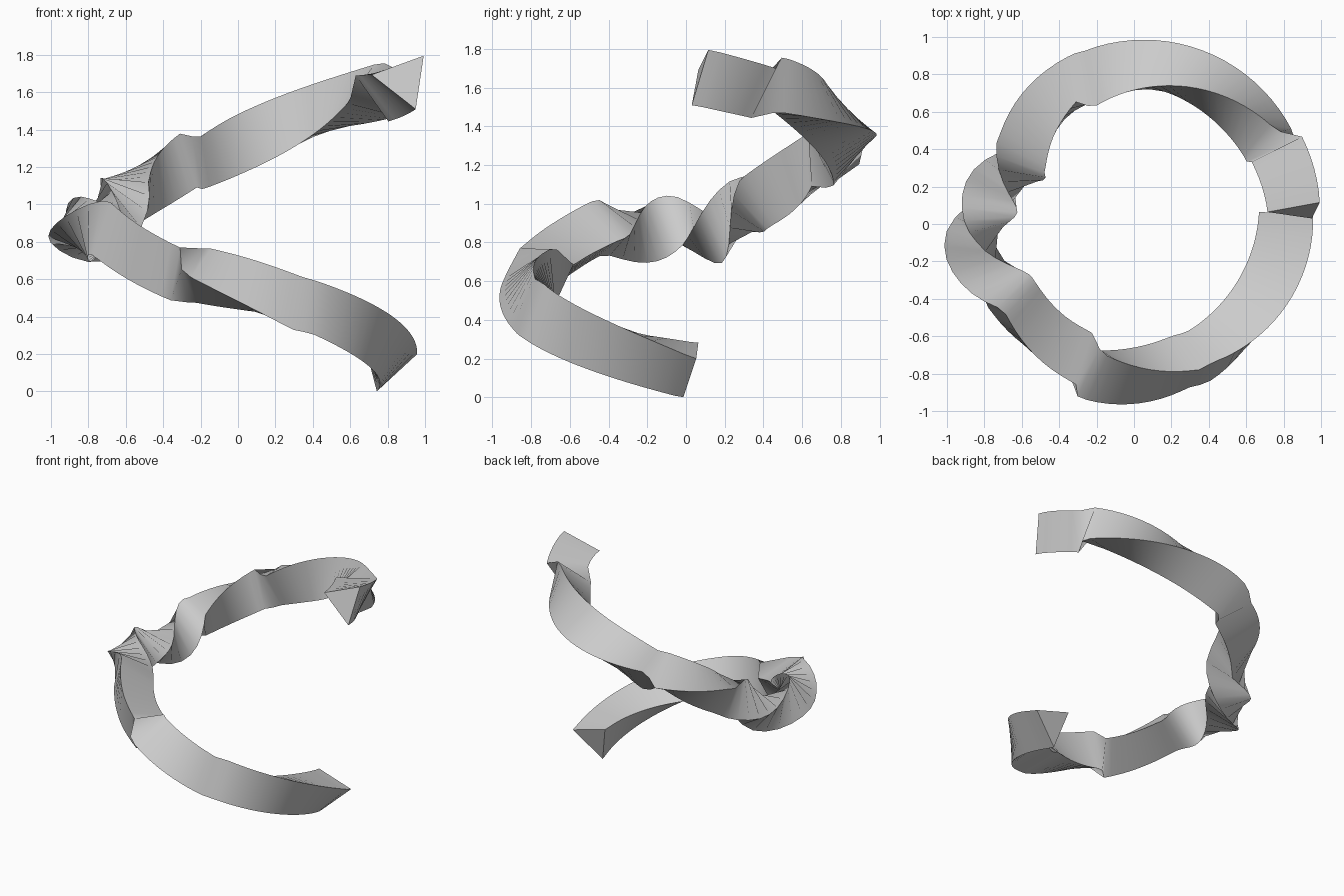
import bpy, bmesh, math
from mathutils import Vector

cube = bpy.data.objects.get("Cube")
if cube:
    bpy.data.objects.remove(cube)

STEPS, START, END = 100, -2.5, 355.5
SIZE, SLOPE = 0.174, math.radians(16)

# turn angle: distance from the axis, height of the strip centre
PATH = [(-3, .79, .155), (64, .81, .43), (69, .8, .45), (90, .8, .55),
        (108, .8, .63), (113, .79, .65), (127, .79, .73), (150, .78, .87),
        (162, .82, .86), (173, .86, .87), (180, .84, .88), (188, .78, .85),
        (195, .75, .87), (204, .71, .98), (212, .7, 1.04), (230, .75, 1.13),
        (253, .8, 1.25), (270, .81, 1.33), (330, .86, 1.6), (356, .89, 1.67)]

# turn angle: roll of the triangle, with sudden steps
ROLL = [(-3, 13), (64, 77), (68, 72), (108, 122), (112, 167), (150, 193),
        (177, 90), (195, 0), (212, -88), (249, -128), (253, -96),
        (270, -113), (330, -167), (334, -208), (356, -189)]


def sample(keys, t, column):
    """Linear value between neighbouring keys."""
    t = min(max(t, keys[0][0]), keys[-1][0])
    for a, b in zip(keys, keys[1:]):
        if t <= b[0]:
            f = (t - a[0]) / (b[0] - a[0])
            return a[column] + f * (b[column] - a[column])


def soft(keys, t, column):
    """Average over a small window to round the path."""
    return sum(sample(keys, t + d, column) for d in (-4, -2, 0, 2, 4)) / 5


def section(t):
    """Triangle across the path at one turn angle."""
    a = math.radians(t)
    radial = Vector((math.cos(a), -math.sin(a), 0))
    heading = Vector((-math.sin(a), -math.cos(a), 0))
    up = Vector((0, 0, math.cos(SLOPE))) - heading * math.sin(SLOPE)
    centre = radial * soft(PATH, t, 1) + Vector((0, 0, soft(PATH, t, 2)))
    roll = math.radians(sample(ROLL, t, 1))
    angles = [roll + k * math.tau / 3 for k in range(3)]
    return [centre + SIZE * (radial * math.cos(g) + up * math.sin(g))
            for g in angles]


# Sweep the triangle along the rising ring
bm = bmesh.new()
rings = []
for i in range(STEPS + 1):
    t = START + (END - START) * i / STEPS
    rings.append([bm.verts.new(p) for p in section(t)])
for r, s in zip(rings, rings[1:]):
    for k in range(3):
        n = (k + 1) % 3
        bm.faces.new((r[k], r[n], s[n], s[k]))

# End caps
bm.faces.new(rings[0][::-1])
bm.faces.new(rings[-1])
bmesh.ops.recalc_face_normals(bm, faces=bm.faces[:])

mesh = bpy.data.meshes.new("twisted_strip")
bm.to_mesh(mesh)
bm.free()
strip = bpy.data.objects.new("twisted_strip", mesh)
bpy.context.collection.objects.link(strip)

# Plain grey
grey = bpy.data.materials.new("light_grey")
grey.use_nodes = True
grey.diffuse_color = (.6, .6, .6, 1)
grey.node_tree.nodes["Principled BSDF"].inputs["Base Color"].default_value = (.6, .6, .6, 1)
mesh.materials.append(grey)

bpy.ops.object.select_all(action='DESELECT')
strip.select_set(True)
bpy.context.view_layer.objects.active = strip
bpy.ops.object.shade_smooth_by_angle(angle=math.radians(30))
